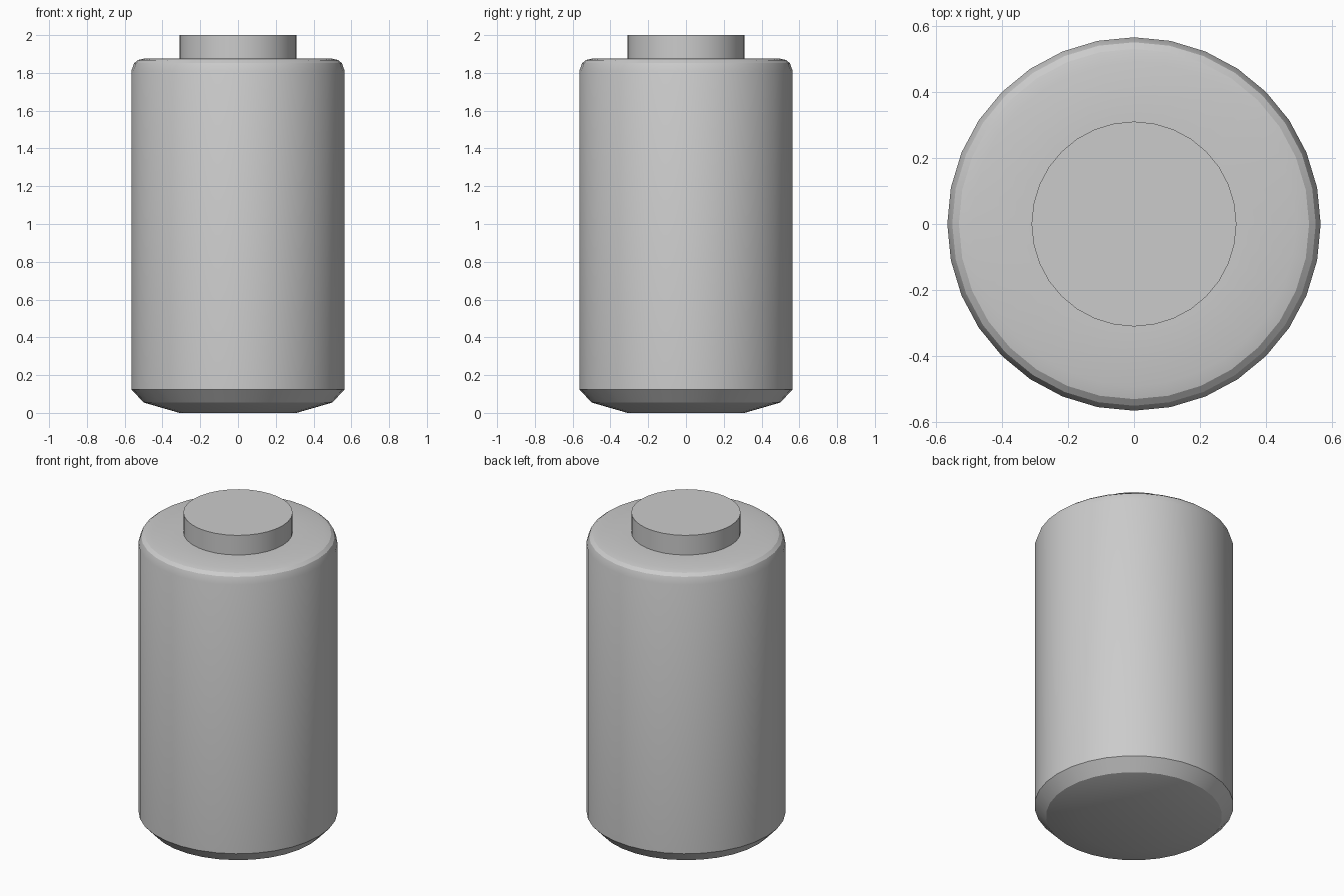
import bpy, bmesh, math

if "Cube" in bpy.data.objects:
    bpy.data.objects.remove(bpy.data.objects["Cube"])

SIDES = 32


def lathe(name, profile, smooth_angle):
    """Revolve (radius, z) points, listed bottom to top, around the z axis."""
    bm = bmesh.new()
    rings = []
    for r, z in profile:
        if r == 0:
            rings.append([bm.verts.new((0, 0, z))] * SIDES)
        else:
            rings.append([bm.verts.new((r * math.cos(2 * math.pi * i / SIDES),
                                        r * math.sin(2 * math.pi * i / SIDES), z))
                          for i in range(SIDES)])
    for low, high in zip(rings, rings[1:]):
        for i in range(SIDES):
            j = (i + 1) % SIDES
            corners = dict.fromkeys((low[i], low[j], high[j], high[i]))
            bm.faces.new(list(corners))
    mesh = bpy.data.meshes.new(name)
    bm.to_mesh(mesh)
    bm.free()
    obj = bpy.data.objects.new(name, mesh)
    bpy.context.collection.objects.link(obj)
    bpy.ops.object.select_all(action='DESELECT')
    obj.select_set(True)
    bpy.context.view_layer.objects.active = obj
    bpy.ops.object.shade_smooth_by_angle(angle=math.radians(smooth_angle))
    return obj


# Casing: shallow conical base, chamfer, straight wall, rounded shoulder
lathe("casing", [(0, 0), (0.31, 0), (0.5, 0.055), (0.565, 0.125),
                 (0.565, 1.81), (0.55, 1.852), (0.53, 1.868),
                 (0.49, 1.877), (0.31, 1.877)], 26)

# Raised contact on top
lathe("top_terminal", [(0.31, 1.877), (0.31, 2), (0, 2)], 26)
